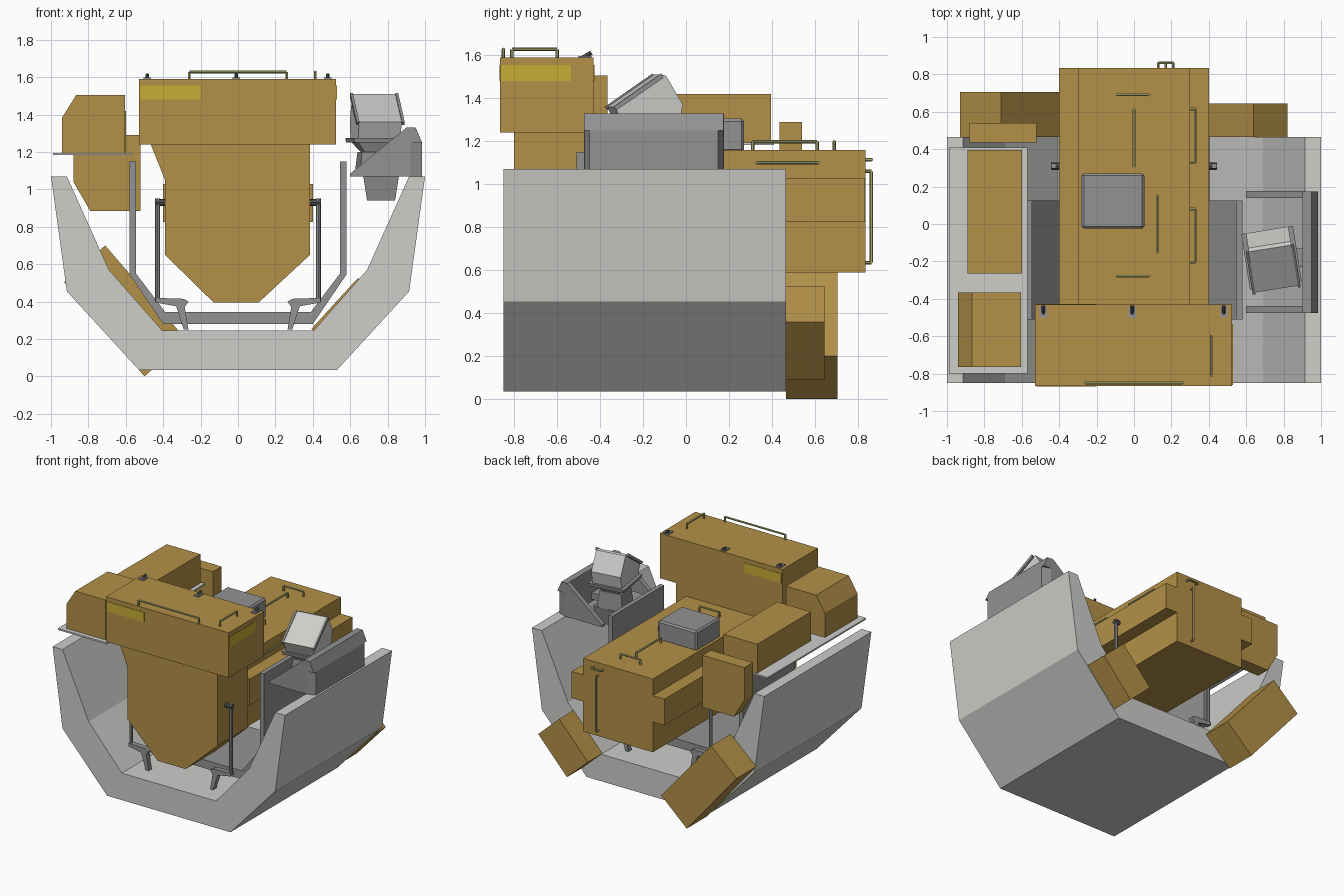
import bpy, bmesh, math
from mathutils import Matrix, Vector

if "Cube" in bpy.data.objects:
    bpy.data.objects.remove(bpy.data.objects["Cube"])


def material(name, r, g, b):
    m = bpy.data.materials.new(name)
    m.use_nodes = True
    m.diffuse_color = (r, g, b, 1)
    m.node_tree.nodes["Principled BSDF"].inputs["Base Color"].default_value = (r, g, b, 1)
    return m


TAN = material("tan paint", 0.45, 0.28, 0.065)
LIGHT = material("light grey", 0.61, 0.61, 0.59)
GREY = material("mid grey", 0.29, 0.29, 0.29)
DARK = material("dark steel", 0.09, 0.09, 0.095)
YELLOW = material("yellow label", 0.58, 0.42, 0.035)
RAIL = material("pale olive rail", 0.42, 0.4, 0.15)


def finish(name, bm, mat):
    bmesh.ops.recalc_face_normals(bm, faces=bm.faces)
    mesh = bpy.data.meshes.new(name)
    bm.to_mesh(mesh)
    bm.free()
    mesh.materials.append(mat)
    obj = bpy.data.objects.new(name, mesh)
    bpy.context.collection.objects.link(obj)
    return obj


def prism(name, pts, a, b, mat, axis="y"):
    """Extrude a closed profile: (x, z) along y, (y, z) along x, (x, y) along z."""
    place = {"y": lambda u, v, d: (u, d, v),
             "x": lambda u, v, d: (d, u, v),
             "z": lambda u, v, d: (u, v, d)}[axis]
    bm = bmesh.new()
    ends = [[bm.verts.new(place(u, v, d)) for u, v in pts] for d in (a, b)]
    bm.faces.new(ends[0])
    bm.faces.new(ends[1])
    for i in range(len(pts)):
        j = (i + 1) % len(pts)
        bm.faces.new((ends[0][i], ends[0][j], ends[1][j], ends[1][i]))
    return finish(name, bm, mat)


def box(name, x, y, z, mat, bevel=0):
    obj = prism(name, [(x[0], z[0]), (x[1], z[0]), (x[1], z[1]), (x[0], z[1])], *y, mat)
    if bevel:
        mod = obj.modifiers.new("bevel", "BEVEL")
        mod.width = bevel
        mod.segments = 1
    return obj


def frustum(name, centre, z0, z1, size0, size1, mat, turn=0):
    bm = bmesh.new()
    rings = [[bm.verts.new((sx * s[0] / 2, sy * s[1] / 2, z))
              for sx, sy in ((-1, -1), (1, -1), (1, 1), (-1, 1))]
             for z, s in ((z0, size0), (z1, size1))]
    for r in rings:
        bm.faces.new(r)
    for i in range(4):
        j = (i + 1) % 4
        bm.faces.new((rings[0][i], rings[0][j], rings[1][j], rings[1][i]))
    bm.transform(Matrix.Translation((*centre, 0)) @ Matrix.Rotation(turn, 4, "Z"))
    return finish(name, bm, mat)


def rod(name, p, q, radius, mat, sides=8):
    p, q = Vector(p), Vector(q)
    bm = bmesh.new()
    bmesh.ops.create_cone(bm, cap_ends=True, segments=sides, radius1=radius,
                          radius2=radius, depth=(q - p).length)
    bm.transform(Matrix.Translation((p + q) / 2)
                 @ (q - p).to_track_quat("Z", "Y").to_matrix().to_4x4())
    return finish(name, bm, mat)


def handle(name, p, q, out):
    """Grab rail from p to q standing off its surface by the vector out."""
    p, q, out = Vector(p), Vector(q), Vector(out)
    path = [p, p + out, q + out, q]
    for i in range(3):
        rod(f"{name}_{i}", path[i], path[i + 1], 0.008, RAIL, 6)


# Outer cradle and inner frame, both U-shaped troughs
half = [(0.53, 0.035), (0.915, 0.455), (1, 1.07), (0.915, 1.07), (0.69, 0.57), (0.405, 0.245)]
prism("outer_cradle", half + [(-x, z) for x, z in reversed(half)], -0.85, 0.465, LIGHT)
half = [(0.4, 0.28), (0.58, 0.545), (0.58, 1.15), (0.545, 1.15), (0.545, 0.55), (0.39, 0.345)]
prism("inner_frame", half + [(-x, z) for x, z in reversed(half)], -0.51, 0.125, GREY)

# Central body
prism("front_column", [(-0.13, 0.395), (0.11, 0.395), (0.385, 0.65), (0.385, 1.25),
                       (-0.47, 1.25), (-0.39, 1.05), (-0.39, 0.65)], -0.8, -0.43, TAN)
box("rear_body", (-0.3, 0.3), (-0.44, 0.835), (0.59, 1.16), TAN)
box("body_ledge", (-0.4, 0.4), (-0.43, 0.834), (0.825, 1.03), TAN)
box("head_box", (-0.53, 0.525), (-0.865, -0.43), (1.24, 1.59), TAN)
box("top_hatch", (-0.28, 0.055), (-0.025, 0.27), (1.15, 1.305), GREY, 0.012)

# Label plates on the head
box("front_label", (-0.52, -0.2), (-0.868, -0.864), (1.48, 1.555), YELLOW)
box("rear_label", (-0.52, -0.2), (-0.431, -0.427), (1.48, 1.555), YELLOW)
box("side_label", (0.524, 0.528), (-0.86, -0.535), (1.48, 1.555), YELLOW)

# Shelf and equipment pods on the right
box("right_shelf", (-0.99, -0.57), (-0.8, 0.41), (1.183, 1.195), LIGHT)
prism("right_front_pod", [(-0.94, 1.195), (-0.605, 1.195), (-0.605, 1.505),
                          (-0.865, 1.505), (-0.94, 1.385)], -0.765, -0.365, TAN)
box("right_shelf_box", (-0.89, -0.6), (-0.265, 0.395), (1.195, 1.42), TAN)
prism("right_rear_pod", [(-0.88, 1.04), (-0.79, 0.885), (-0.52, 0.885),
                         (-0.52, 1.29), (-0.88, 1.29)], 0.435, 0.54, TAN)

# Slanted storage bins behind the cradle
prism("right_rear_bin", [(-0.93, 0.505), (-0.5, 0.0), (-0.28, 0.2), (-0.71, 0.7)], 0.465, 0.705, TAN)
prism("left_rear_bin", [(0.64, 0.525), (0.82, 0.36), (0.573, 0.09), (0.393, 0.255)], 0.465, 0.645, TAN)

# Sensor bracket on the left: outer wall and two gussets
prism("bracket_wall", [(0.91, -0.475), (0.985, -0.45), (0.985, 0.15), (0.91, 0.178),
                       (0.905, 0.13), (0.905, -0.43)], 1.07, 1.25, GREY, "z")
prism("bracket_wall_top", [(0.905, 1.25), (0.985, 1.25), (0.95, 1.33), (0.9, 1.33)],
      -0.475, 0.175, GREY)
for label, y in (("front", -0.475), ("rear", 0.14)):
    prism(f"bracket_{label}_gusset", [(0.6, 1.07), (0.92, 1.07), (0.92, 1.33), (0.9, 1.33),
                                      (0.6, 1.085)], y, y + 0.037, GREY)

# Sensor turret, turned slightly about its own axis
C, TURN = (0.735, -0.18), math.radians(9)
SPIN = Matrix.Translation((*C, 0)) @ Matrix.Rotation(TURN, 4, "Z")
parts = [prism("sensor_head", [(-0.17, 1.36), (0.05, 1.51), (0.07, 1.505), (0.15, 1.37),
                               (0.13, 1.27), (-0.13, 1.27)], -0.115, 0.115, LIGHT, "x")]
for s in (-1, 1):
    parts.append(prism("sensor_visor", [(-0.18, 1.36), (-0.165, 1.345), (0.055, 1.495),
                                        (0.045, 1.515)], s * 0.115, s * 0.13, GREY, "x"))
for p in parts:
    p.data.transform(SPIN)
frustum("sensor_flange", C, 1.25, 1.275, (0.27, 0.29), (0.28, 0.3), GREY, TURN)
frustum("sensor_neck", C, 1.2, 1.25, (0.14, 0.14), (0.22, 0.22), LIGHT, TURN)
frustum("sensor_yoke", C, 1.07, 1.2, (0.2, 0.18), (0.17, 0.16), GREY, TURN)
frustum("sensor_base", (0.765, -0.18), 0.94, 1.07, (0.15, 0.14), (0.19, 0.19), GREY)
box("sensor_arm", (0.8, 0.92), (-0.23, -0.13), (1.09, 1.14), GREY)

# Support struts with angled feet, one at each corner
foot = [(0.44, 0.42), (0.44, 0.395), (0.33, 0.375), (0.29, 0.25), (0.265, 0.25),
        (0.285, 0.37), (0.265, 0.4), (0.29, 0.415)]
for side, s in (("left", 1), ("right", -1)):
    for end, y in (("front", -0.7), ("rear", 0.31)):
        rod(f"{side}_{end}_strut", (s * 0.43, y, 0.4), (s * 0.43, y, 0.95), 0.013, GREY)
        rod(f"{side}_{end}_pin", (s * 0.375, y, 0.93), (s * 0.445, y, 0.93), 0.018, DARK)
        prism(f"{side}_{end}_foot", [(s * x, z) for x, z in foot], y - 0.02, y + 0.02, GREY)

# Lifting eyes along the rear edge of the head
for i, x in enumerate((-0.485, -0.01, 0.48)):
    box(f"lifting_base_{i}", (x - 0.02, x + 0.02), (-0.5, -0.44), (1.585, 1.598), GREY)
    rod(f"lifting_eye_{i}", (x, -0.48, 1.59), (x, -0.44, 1.612), 0.01, DARK)

# Grab rails
UP = (0, 0, 0.04)
handle("head_front_rail", (-0.26, -0.85, 1.588), (0.26, -0.85, 1.588), UP)
handle("head_side_rail", (0.412, -0.81, 1.588), (0.412, -0.6, 1.588), UP)
for i, y in enumerate((-0.28, 0.69)):
    handle(f"cross_rail_{i}", (-0.09, y, 1.158), (0.08, y, 1.158), UP)
handle("front_top_rail", (0.125, -0.15, 1.158), (0.125, 0.15, 1.158), UP)
handle("rear_top_rail", (0, 0.31, 1.158), (0, 0.61, 1.158), UP)
for i, y in enumerate((-0.205, 0.33)):
    handle(f"left_side_rail_{i}", (0.298, y, 1.1), (0.298, y + 0.285, 1.1), (0.03, 0, 0))
handle("tail_rail", (0.17, 0.833, 0.635), (0.17, 0.833, 1.06), (0, 0.03, 0))
handle("tail_top_rail", (0.13, 0.833, 1.115), (0.21, 0.833, 1.115), (0, 0.03, 0))
